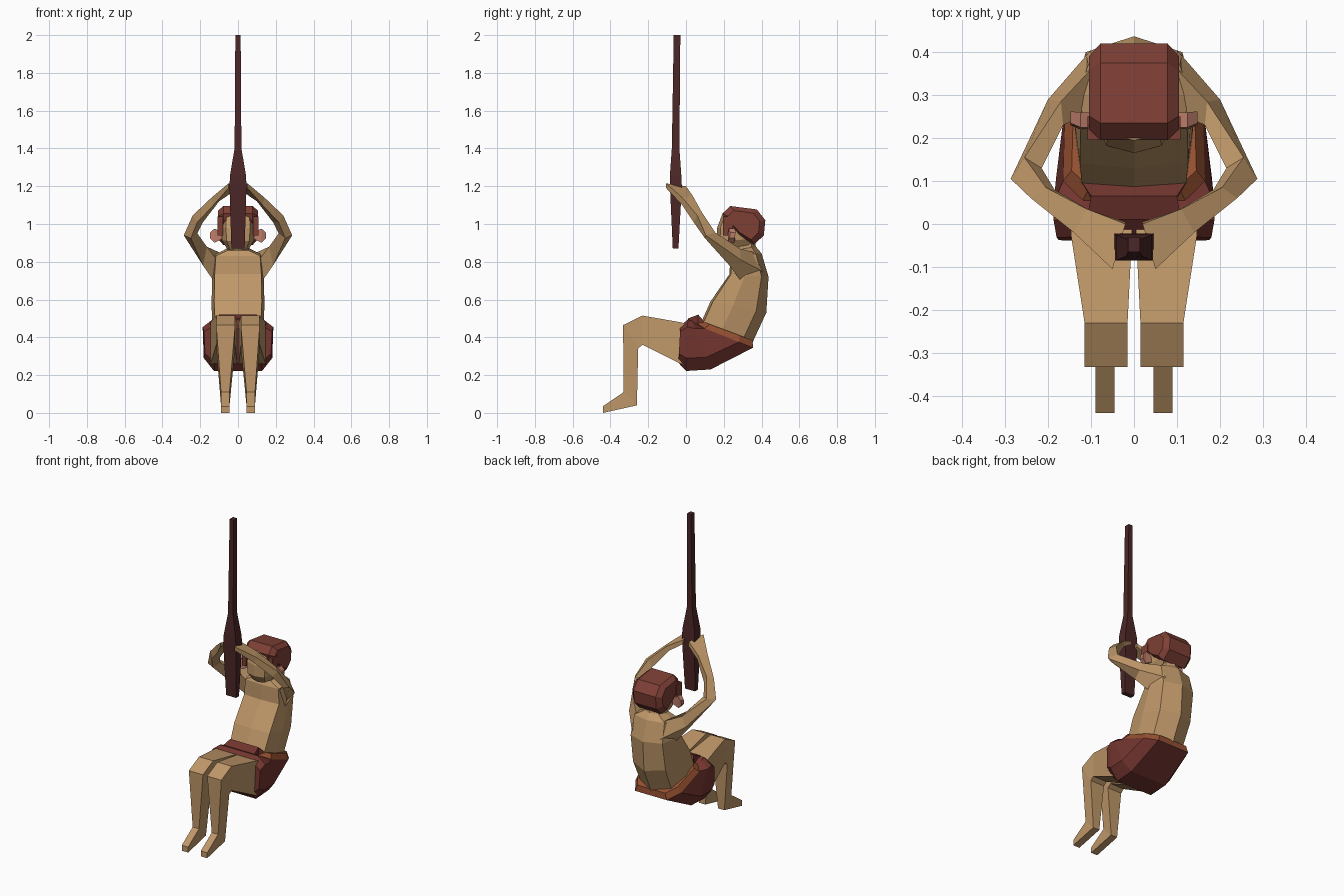
import bpy, bmesh


def material(name, rgb):
    m = bpy.data.materials.new(name)
    m.diffuse_color = (*rgb, 1)
    return m


SKIN = material("skin_tan", (0.52, 0.31, 0.14))
HAIR = material("hair_red_brown", (0.21, 0.05, 0.036))
CLOTH = material("cloth_maroon", (0.17, 0.035, 0.028))
BAND = material("band_rust", (0.30, 0.08, 0.03))
ROPE = material("rope_dark", (0.075, 0.02, 0.02))
EAR = material("ear_pink", (0.5, 0.2, 0.14))


def loft(name, rings, mat, mirror=False, caps=True):
    """Skin a list of equal-length point rings, optionally mirrored in x."""
    bm = bmesh.new()
    loops = [[bm.verts.new(p) for p in r] for r in rings]
    n = len(loops[0])
    for a, b in zip(loops, loops[1:]):
        for i in range(n):
            j = (i + 1) % n
            bm.faces.new((a[i], a[j], b[j], b[i]))
    if caps:
        bm.faces.new(loops[0])
        bm.faces.new(loops[-1])
    bmesh.ops.recalc_face_normals(bm, faces=bm.faces)
    me = bpy.data.meshes.new(name)
    bm.to_mesh(me)
    bm.free()
    me.materials.append(mat)
    ob = bpy.data.objects.new(name, me)
    bpy.context.collection.objects.link(ob)
    if mirror:
        mod = ob.modifiers.new("mirror", 'MIRROR')
        mod.use_mirror_merge = False
    return ob


def section(half, front, back, w):
    """Symmetric ring: half-outline (x factor, front-to-back t) between two yz points."""
    def pt(fx, t):
        return (fx * w, front[0] + t * (back[0] - front[0]),
                front[1] + t * (back[1] - front[1]))
    right = [pt(*h) for h in half]
    return right + [(-x, y, z) for x, y, z in reversed(right) if x > 1e-6]


def box_ring(x0, x1, a, b):
    return [(x0, *a), (x1, *a), (x1, *b), (x0, *b)]


# Rope with thick knotted lower end
loft("rope", [[(-w, y0, z), (w, y0, z), (w, y1, z), (-w, y1, z)] for z, w, y0, y1 in [
    (0.87, 0.035, -0.07, -0.04), (1.20, 0.045, -0.085, -0.022),
    (1.26, 0.042, -0.085, -0.025), (1.40, 0.018, -0.075, -0.035),
    (2.00, 0.014, -0.065, -0.03)]], ROPE)

# Curved torso up to the neck
BODY = [(0, 0), (0.9, 0.04), (1, 0.4), (0.82, 0.82), (0, 1)]
loft("torso", [section(BODY, *r) for r in [
    ((0.07, 0.44), (0.34, 0.34), 0.13), ((0.085, 0.49), (0.36, 0.39), 0.135),
    ((0.13, 0.59), (0.425, 0.53), 0.14), ((0.23, 0.735), (0.437, 0.72), 0.137),
    ((0.235, 0.83), (0.40, 0.845), 0.13), ((0.25, 0.86), (0.37, 0.88), 0.06),
    ((0.24, 0.93), (0.36, 0.93), 0.055)]], SKIN)

# Shorts, lofted from the leg openings round to the waist
SEAT = [(0, 0), (0.72, 0), (1, 0.15), (0.97, 0.75), (0.68, 1), (0, 1)]
shorts_rings = [section(SEAT, *r) for r in [
    ((-0.03, 0.46), (-0.04, 0.265), 0.18), ((0.01, 0.495), (0.0, 0.222), 0.187),
    ((0.035, 0.485), (0.13, 0.23), 0.187), ((0.055, 0.465), (0.355, 0.345), 0.165)]]
loft("shorts", shorts_rings, CLOTH)
loft("waistband", [shorts_rings[-1],
                   section(SEAT, (0.085, 0.485), (0.352, 0.385), 0.145)], BAND)
loft("shorts_front_fold", [box_ring(-w, w, a, b) for w, a, b in [
    (0.11, (0.01, 0.50), (0.01, 0.45)), (0.10, (0.065, 0.52), (0.06, 0.45)),
    (0.12, (0.095, 0.485), (0.09, 0.45))]], CLOTH)

# Legs: thigh, knee, shin, foot
loft("legs", [box_ring(*r) for r in [
    (0.005, 0.15, (0.05, 0.46), (0.02, 0.25)),
    (0.005, 0.146, (-0.03, 0.48), (-0.03, 0.26)),
    (0.015, 0.115, (-0.23, 0.515), (-0.23, 0.36)),
    (0.015, 0.115, (-0.333, 0.465), (-0.253, 0.342)),
    (0.045, 0.09, (-0.33, 0.11), (-0.26, 0.04)),
    (0.045, 0.09, (-0.44, 0.035), (-0.44, 0.0))]], SKIN, mirror=True)

# Arms: shoulder, upper arm, elbow, forearm, wrist, hand on the rope
loft("arms", [
    [(0.10, 0.405, 0.75), (0.10, 0.36, 0.85), (0.12, 0.25, 0.82), (0.13, 0.29, 0.70)],
    [(0.20, 0.29, 0.81), (0.17, 0.285, 0.87), (0.165, 0.23, 0.88), (0.185, 0.23, 0.78)],
    [(0.287, 0.105, 0.94), (0.255, 0.155, 0.955), (0.215, 0.13, 0.95), (0.25, 0.10, 0.925)],
    [(0.24, 0.06, 1.045), (0.205, 0.085, 1.06), (0.185, 0.08, 1.01), (0.215, 0.04, 1.01)],
    [(0.14, -0.02, 1.14), (0.11, 0.035, 1.15), (0.10, 0.03, 1.12), (0.13, -0.02, 1.10)],
    [(0.05, -0.105, 1.215), (0.02, 0.0, 1.20), (0.02, 0.005, 1.175), (0.05, -0.105, 1.19)],
], SKIN, mirror=True)

# Face
FACE = [(0, 0), (0.7, 0.08), (1, 0.4), (0.9, 1), (0, 1)]
loft("face", [section(FACE, *r) for r in [
    ((0.20, 0.86), (0.33, 0.89), 0.06), ((0.165, 0.91), (0.36, 0.92), 0.085),
    ((0.165, 0.98), (0.38, 0.98), 0.092), ((0.195, 1.06), (0.37, 1.05), 0.085)]], SKIN)

# Hair cap, faceted profile swept across the head
CAP = [(0.195, 1.055), (0.235, 1.095), (0.375, 1.077), (0.42, 1.02),
       (0.412, 0.94), (0.36, 0.89), (0.28, 0.94), (0.205, 1.02)]


def cap_ring(x, s):
    return [(x, 0.30 + (y - 0.30) * s, 1.0 + (z - 1.0) * s) for y, z in CAP]


loft("hair", [cap_ring(-0.105, 0.75), cap_ring(-0.078, 1),
              cap_ring(0.078, 1), cap_ring(0.105, 0.75)], HAIR)
loft("sideburns", [box_ring(0.08, 0.108, (0.195, z), (0.25, z)) for z in (0.94, 1.04)],
     HAIR, mirror=True)

# Ears
loft("ears", [[(x, y, z) for y, z in prof] for x, prof in [
    (0.085, [(0.225, 0.92), (0.26, 0.92), (0.26, 0.96), (0.225, 0.96)]),
    (0.125, [(0.22, 0.90), (0.255, 0.90), (0.26, 0.975), (0.225, 0.975)]),
    (0.148, [(0.23, 0.925), (0.258, 0.925), (0.262, 0.955), (0.235, 0.955)])]],
     EAR, mirror=True)
